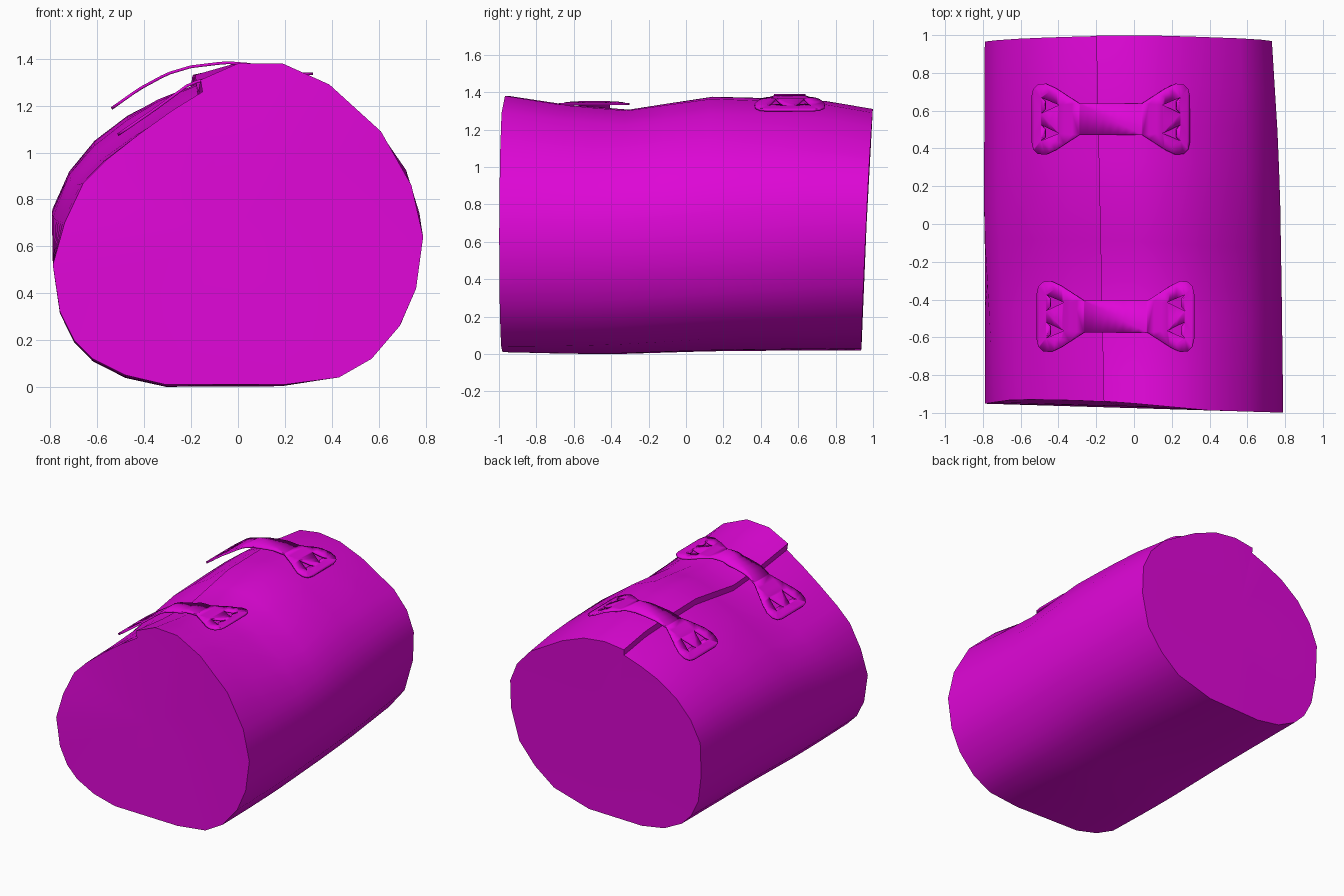
import bpy
import bmesh
from math import radians
from mathutils import Vector
from mathutils.bvhtree import BVHTree

default_cube = bpy.data.objects.get("Cube")
if default_cube:
    bpy.data.objects.remove(default_cube, do_unlink=True)

# One flat colour for everything
magenta = bpy.data.materials.new("magenta_cloth")
colour = (0.74, 0.002, 0.68, 1)
magenta.use_nodes = True
magenta.diffuse_color = colour
shader = next(n for n in magenta.node_tree.nodes if n.type == "BSDF_PRINCIPLED")
shader.inputs["Base Color"].default_value = colour


def interpolate(keys, value):
    """Piecewise linear lookup in a list of (position, result) pairs."""
    if value <= keys[0][0]:
        return keys[0][1]
    for (a, first), (b, second) in zip(keys, keys[1:]):
        if value <= b:
            return first + (second - first) * (value - a) / (b - a)
    return keys[-1][1]


def make_object(name, bm, smooth_angle):
    """Turn a bmesh into a named, coloured and smoothly shaded object."""
    mesh = bpy.data.meshes.new(name)
    bm.to_mesh(mesh)
    obj = bpy.data.objects.new(name, mesh)
    bpy.context.collection.objects.link(obj)
    mesh.materials.append(magenta)
    bpy.ops.object.select_all(action="DESELECT")
    bpy.context.view_layer.objects.active = obj
    obj.select_set(True)
    bpy.ops.object.shade_smooth_by_angle(angle=radians(smooth_angle))
    return obj


# Outlines of the two ends, from the overlapping cloth edge round to the layer below
FRONT = [(-.16, 1.31), (0, 1.38), (.19, 1.38), (.39, 1.29), (.61, 1.09), (.74, .86),
         (.79, .64), (.76, .42), (.69, .26), (.57, .12), (.43, .04), (.2, .01),
         (-.31, .01), (-.48, .05), (-.62, .12), (-.7, .2), (-.76, .32), (-.79, .52),
         (-.74, .7), (-.66, .87), (-.56, .97), (-.42, 1.08), (-.28, 1.18), (-.15, 1.26)]
BACK = [(-.2, 1.29), (-.05, 1.31), (.12, 1.29), (.3, 1.22), (.56, 1.07), (.67, .95),
        (.73, .81), (.73, .61), (.67, .38), (.55, .23), (.4, .11), (.12, .03),
        (-.3, .02), (-.48, .05), (-.62, .12), (-.7, .2), (-.76, .32), (-.79, .52),
        (-.79, .76), (-.72, .91), (-.61, 1.04), (-.47, 1.14), (-.34, 1.2), (-.2, 1.25)]

# Rise of the top, swelling of the sides and sag of the bottom along the roll
TOP_RISE = [(0, 0), (.16, -.035), (.33, -.05), (.56, .035), (.76, .04), (.87, .035), (1, 0)]
SIDE_SWELL = [(0, 0), (.33, .015), (.6, .025), (.76, .02), (1, 0)]
BOTTOM_SAG = [(0, 0), (.2, -.012), (.33, -.013), (.6, 0), (1, 0)]
STATIONS = [0, .08, .16, .25, .33, .44, .56, .66, .76, .87, 1]


def roll_point(front, back, t):
    x = front[0] + (back[0] - front[0]) * t
    z = front[1] + (back[1] - front[1]) * t
    y_front = -.975 - .03 * x + .08 * max(0, z - .6) * max(0, .4 - x)
    y_back = .938 + .047 * z - .01 * abs(x)
    height = max(0, (z - .6) / .75)
    depth = max(0, 1 - z / .6)
    # The upper left of the roll bulges between its ends
    if x < -.2 and height > 0:
        x -= .03 * interpolate([(0, 0), (.5, 1), (1, 0)], t)
    x += interpolate(SIDE_SWELL, t) * (1 + 2 * depth) * max(0, x)
    z += interpolate(TOP_RISE, t) * height + interpolate(BOTTOM_SAG, t) * depth
    return Vector((max(x, -.8), y_front + (y_back - y_front) * t, max(z, 0)))


# Rolled body with a stepped cloth edge along the top
bm = bmesh.new()
rings = [[bm.verts.new(roll_point(f, b, t)) for f, b in zip(FRONT, BACK)] for t in STATIONS]
for near, far in zip(rings, rings[1:]):
    for i in range(len(near)):
        j = (i + 1) % len(near)
        bm.faces.new((near[i], near[j], far[j], far[i]))
for ring in (rings[0], rings[-1]):
    middle = sum((v.co for v in ring), Vector()) / len(ring)
    hub = bm.verts.new(middle)
    for i, vert in enumerate(ring):
        bm.faces.new((vert, ring[(i + 1) % len(ring)], hub))
bmesh.ops.recalc_face_normals(bm, faces=bm.faces)
make_object("rolled_body", bm, 40)
body_surface = BVHTree.FromBMesh(bm)
bm.free()

# Strap outline quarter and one notched triangular slot
STRAP_QUARTER = [(.165, .084), (.29, .165), (.34, .188), (.38, .184), (.405, .16), (.414, .12)]
SLOT = [(.365, .03), (.345, .052), (.345, .096), (.365, .115), (.27, .075)]


def add_loop(bm, points):
    verts = [bm.verts.new((x, y, 0)) for x, y in points]
    return [bm.edges.new((v, verts[(i + 1) % len(verts)])) for i, v in enumerate(verts)]


def body_height(x, y):
    hit = body_surface.ray_cast(Vector((x, y, 3)), Vector((0, 0, -1)))[0]
    return hit.z if hit else 0


def make_strap(name, centre_x, centre_y, arch):
    """Bow-tie strap bent only across the roll, clear of the body along its width."""
    bm = bmesh.new()
    q = STRAP_QUARTER
    outline = (q + [(u, -v) for u, v in reversed(q)]
               + [(-u, -v) for u, v in q] + [(-u, v) for u, v in reversed(q)])
    edges = add_loop(bm, outline)
    for sx in (-1, 1):
        for sy in (-1, 1):
            edges += add_loop(bm, [(sx * u, sy * v) for u, v in SLOT])
    bmesh.ops.triangle_fill(bm, use_beauty=True, edges=edges, normal=(0, 0, 1))
    # Slices that let the flat sheet bend
    for step in range(-10, 11):
        bmesh.ops.bisect_plane(bm, geom=bm.verts[:] + bm.edges[:] + bm.faces[:],
                               plane_co=(step * .04, 0, 0), plane_no=(1, 0, 0))
    for face in bm.faces:
        face.normal_update()
        if face.normal.z < 0:
            face.normal_flip()
    for vert in bm.verts:
        vert.co.x += centre_x
        vert.co.y += centre_y
        under = max(body_height(vert.co.x, centre_y + side * .18) for side in (-1, 0, 1))
        vert.co.z = max(interpolate(arch, vert.co.x), under + .003)
    strap = make_object(name, bm, 40)
    bm.free()
    solid = strap.modifiers.new("thickness", "SOLIDIFY")
    solid.thickness = .012
    solid.offset = 1


make_strap("back_strap", -.122, .555,
           [(-.54, 1.18), (-.42, 1.265), (-.3, 1.33), (-.2, 1.36), (-.05, 1.378),
            (.05, 1.37), (.17, 1.32), (.3, 1.255)])
make_strap("front_strap", -.095, -.49,
           [(-.51, 1.07), (-.35, 1.18), (-.2, 1.29), (-.1, 1.315), (0, 1.33), (.33, 1.33)])
